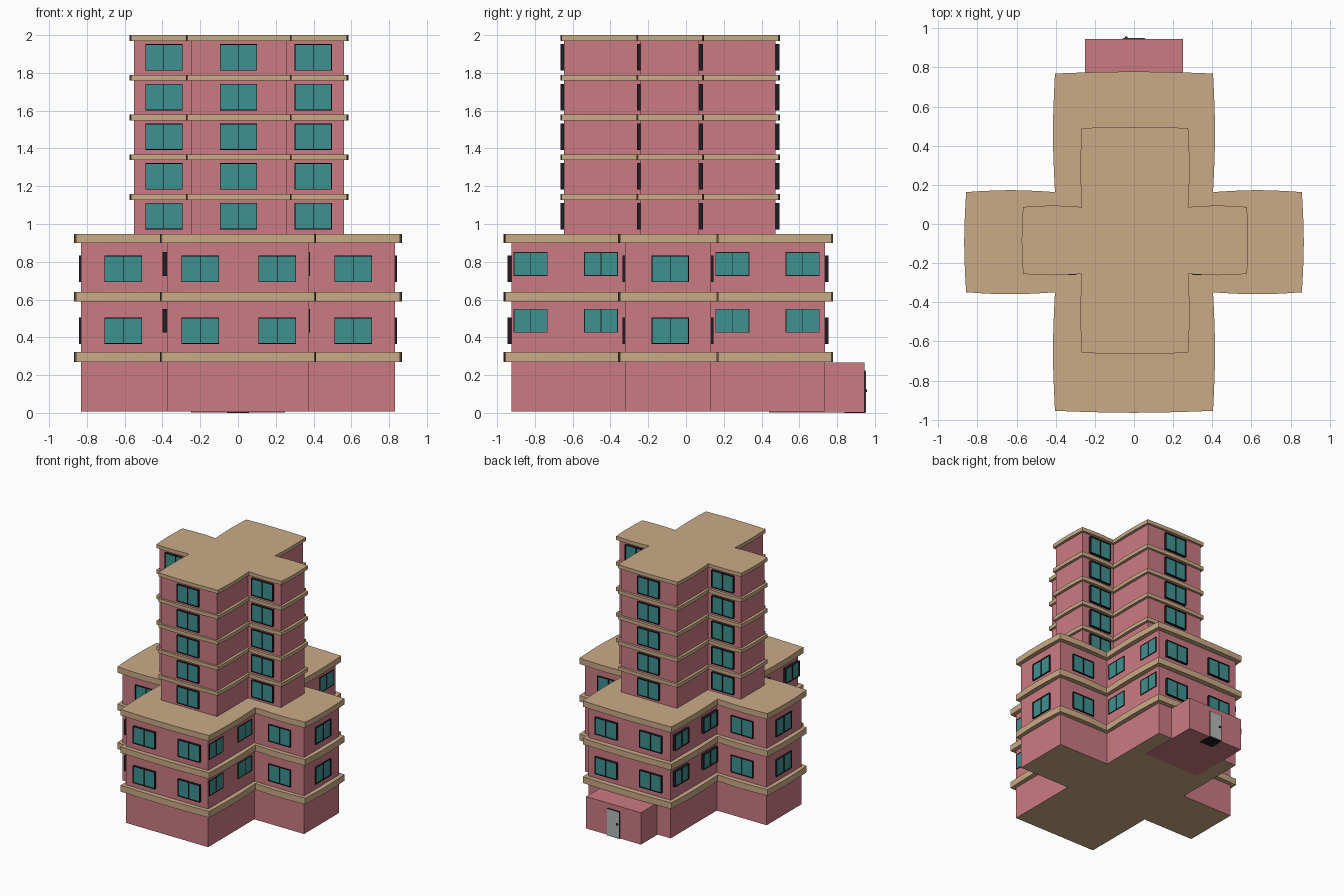
import bpy, bmesh, math
from mathutils import Matrix, Vector

if "Cube" in bpy.data.objects:
    bpy.data.objects.remove(bpy.data.objects["Cube"])


def mat(name, r, g, b):
    m = bpy.data.materials.new(name)
    m.diffuse_color = (r, g, b, 1)
    m.use_nodes = True
    m.node_tree.nodes["Principled BSDF"].inputs["Base Color"].default_value = m.diffuse_color
    return m


PINK = mat("pink_wall", 0.60, 0.195, 0.225)
TAN = mat("tan_ledge", 0.595, 0.406, 0.243)
TEAL = mat("teal_glass", 0.048, 0.285, 0.28)
DARK = mat("dark_frame", 0.015, 0.011, 0.016)
GREY = mat("grey_door", 0.45, 0.49, 0.48)


def finish(name, bm, mats):
    me = bpy.data.meshes.new(name)
    bm.to_mesh(me)
    bm.free()
    for m in mats:
        me.materials.append(m)
    ob = bpy.data.objects.new(name, me)
    bpy.context.collection.objects.link(ob)
    return ob


def add_box(bm, lo, hi, index=0, m=Matrix()):
    lo, hi = Vector(lo), Vector(hi)
    size = hi - lo
    t = m @ Matrix.Translation((lo + hi) / 2) @ Matrix.Diagonal((*size, 1))
    vs = bmesh.ops.create_cube(bm, size=1, matrix=t)["verts"]
    for f in {f for v in vs for f in v.link_faces}:
        f.material_index = index


def cross(name, cx, cy, xo, xi, yo, yi, z0, z1, mats, bulge=0.0):
    """Plus-shaped prism; each edge may bow outward a little."""
    q = [(xo, -yi), (xo, yi), (xi, yi), (xi, yo), (-xi, yo), (-xi, yi),
         (-xo, yi), (-xo, -yi), (-xi, -yi), (-xi, -yo), (xi, -yo), (xi, -yi)]
    n = 6 if bulge else 1
    pts = []
    for i, a in enumerate(q):
        a, b = Vector(a), Vector(q[(i + 1) % 12])
        d = (b - a).normalized()
        for k in range(n):
            t = k / n
            pts.append(a.lerp(b, t) + Vector((d.y, -d.x)) * bulge * math.sin(math.pi * t))
    bm = bmesh.new()
    face = bm.faces.new([bm.verts.new((cx + p.x, cy + p.y, z0)) for p in pts])
    ext = bmesh.ops.extrude_face_region(bm, geom=[face], use_keep_orig=True)
    vs = [v for v in ext["geom"] if isinstance(v, bmesh.types.BMVert)]
    bmesh.ops.translate(bm, verts=vs, vec=(0, 0, z1 - z0))
    bmesh.ops.recalc_face_normals(bm, faces=bm.faces)
    if len(mats) > 1:                       # underside gets the second colour
        for f in bm.faces:
            f.material_index = 1 if f.normal.z < -0.5 else 0
    return finish(name, bm, mats)


def window(bm, x, y, z0, z1, w, angle, d):
    """Framed two-pane window; local -y points out of the wall, d = projection."""
    m = Matrix.Translation((x, y, 0)) @ Matrix.Rotation(math.radians(angle), 4, 'Z')
    h, t = w / 2, 0.004
    g = max(d - 0.008, 0.003)
    add_box(bm, (-h + t, -g, z0 + t), (h - t, 0.005, z1 - t), 0, m)
    for a, b in ((-h, -h + t), (-t / 3, t / 3), (h - t, h)):
        add_box(bm, (a, -d, z0), (b, 0.005, z1), 1, m)
    for a, b in ((z0, z0 + t), (z1 - t, z1)):
        add_box(bm, (-h, -d, a), (h, 0.005, b), 1, m)


# Lower block and its ledges
cross("lower_walls", 0, -0.095, 0.83, 0.375, 0.83, 0.228, 0.008, 0.93, [PINK, TAN])
for i, (a, b) in enumerate(((0.27, 0.322), (0.59, 0.64), (0.90, 0.948))):
    cross(f"lower_ledge_{i + 1}", 0, -0.093, 0.858, 0.404, 0.862, 0.256, a, b, [TAN], 0.01)

# Tower and its ledges
cross("tower_walls", 0.005, -0.085, 0.555, 0.255, 0.56, 0.155, 0.94, 1.98, [PINK])
for i in range(5):
    z = 1.128 + 0.2105 * i
    cross(f"tower_ledge_{i + 1}", 0.005, -0.084, 0.572, 0.272, 0.574, 0.171,
          z, z + 0.03, [TAN], 0.007)

# Tower windows on front and back
bm = bmesh.new()
for i in range(5):
    z = 0.972 + 0.21 * i
    for x, yf, yb in ((0.003, -0.645, 0.475), (-0.392, -0.24, 0.07), (0.398, -0.24, 0.07)):
        window(bm, x, yf, z, z + 0.14, 0.197, 0, 0.02)
        window(bm, x, yb, z, z + 0.14, 0.197, 180, 0.02)
finish("tower_windows", bm, [TEAL, DARK])

# Lower windows on every side
bm = bmesh.new()
for z in (0.365, 0.692):
    for x in (-0.20, 0.208):
        window(bm, x, -0.925, z, z + 0.14, 0.2, 0, 0.02)
        window(bm, x, 0.735, z, z + 0.14, 0.2, 180, 0.02)
    for x in (-0.608, 0.61):
        window(bm, x, -0.323, z, z + 0.14, 0.2, 0, 0.012)
        window(bm, x, 0.133, z, z + 0.14, 0.2, 180, 0.012)
    window(bm, 0.83, -0.083, z, z + 0.14, 0.197, 90, 0.011)
    window(bm, -0.83, -0.083, z, z + 0.14, 0.197, -90, 0.011)
for z in (0.425, 0.725):
    for y in (-0.823, -0.45, 0.245, 0.617):
        window(bm, 0.375, y, z, z + 0.126, 0.18, 90, 0.006)
        window(bm, -0.375, y, z, z + 0.126, 0.18, -90, 0.025)
finish("lower_windows", bm, [TEAL, DARK])

# Entrance porch
bm = bmesh.new()
add_box(bm, (-0.25, 0.44, 0.003), (0.25, 0.945, 0.266))
finish("porch", bm, [PINK])

# Door with frame, sill and handle
bm = bmesh.new()
add_box(bm, (-0.058, 0.84, 0.0), (0.058, 0.949, 0.225), 1)
add_box(bm, (-0.053, 0.94, 0.006), (0.053, 0.952, 0.22), 0)
add_box(bm, (-0.045, 0.95, 0.11), (-0.033, 0.958, 0.125), 1)
finish("door", bm, [GREY, DARK])
